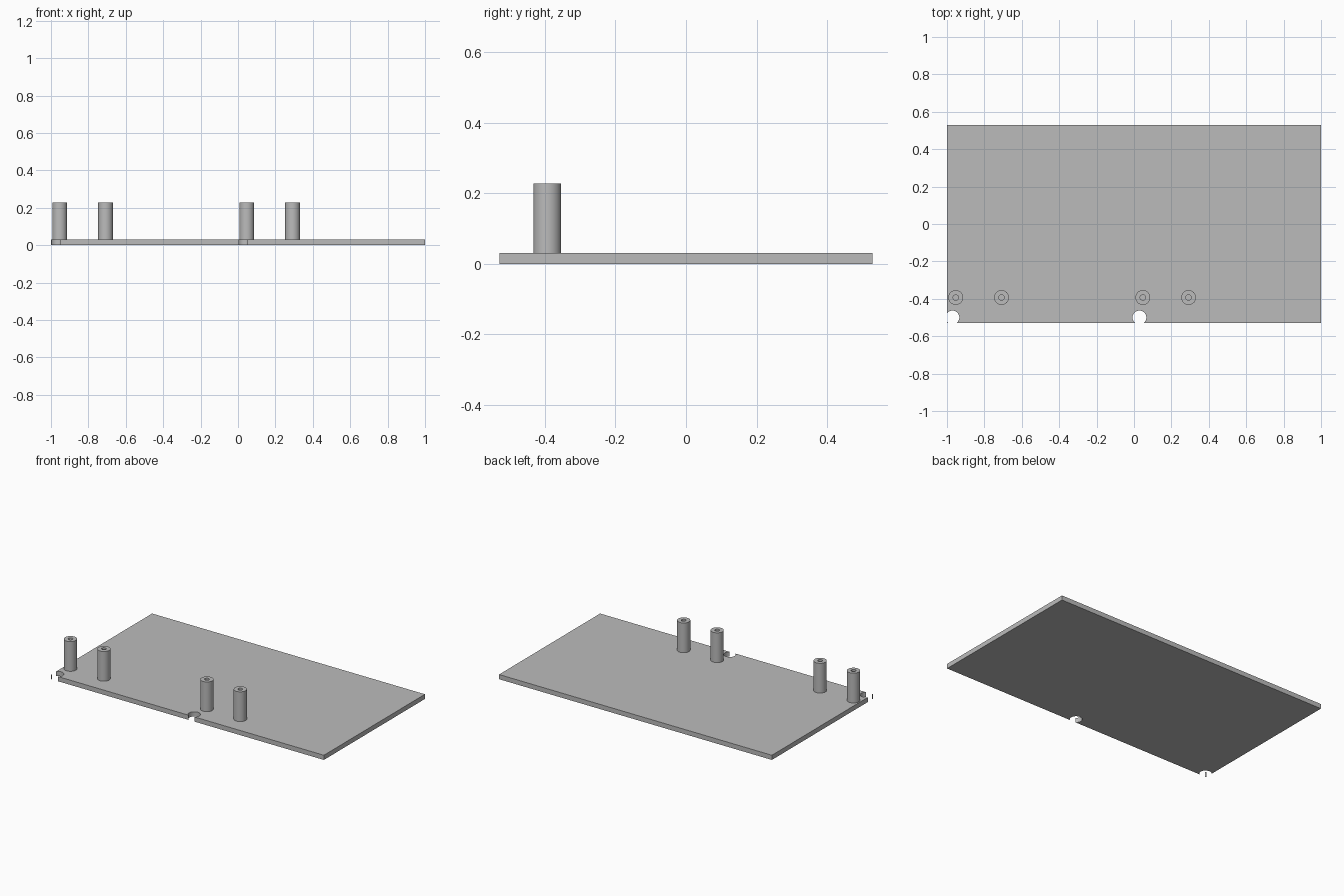
import bpy
import bmesh
import math

cube = bpy.data.objects.get("Cube")
if cube:
    bpy.data.objects.remove(cube, do_unlink=True)

WIDTH, DEPTH, THICK = 2.0, 1.058, 0.031
POST_TOP, POST_R, HOLE_R, POST_Y = 0.228, 0.0395, 0.0145, -0.393
NOTCH_R, INSET = 0.037, 0.029
SIDES = 48

grey = bpy.data.materials.new("plain grey")
grey.use_nodes = True
colour = (0.5, 0.5, 0.5, 1.0)
grey.diffuse_color = colour
grey.node_tree.nodes["Principled BSDF"].inputs["Base Color"].default_value = colour


def make_object(name, bm):
    bmesh.ops.recalc_face_normals(bm, faces=bm.faces)
    mesh = bpy.data.meshes.new(name)
    bm.to_mesh(mesh)
    bm.free()
    mesh.materials.append(grey)
    obj = bpy.data.objects.new(name, mesh)
    bpy.context.collection.objects.link(obj)
    return obj


def activate(obj):
    bpy.ops.object.select_all(action='DESELECT')
    obj.select_set(True)
    bpy.context.view_layer.objects.active = obj


def smooth(obj):
    activate(obj)
    bpy.ops.object.shade_smooth_by_angle(angle=math.radians(30))


# Base plate
bm = bmesh.new()
bmesh.ops.create_cube(bm, size=1)
bmesh.ops.scale(bm, vec=(WIDTH, DEPTH, THICK), verts=bm.verts)
bmesh.ops.translate(bm, vec=(0, 0, THICK / 2), verts=bm.verts)
plate = make_object("base_plate", bm)

# Round notches that break through the front edge and the front right corner
for x in (INSET - WIDTH / 2, INSET):
    bm = bmesh.new()
    bmesh.ops.create_cone(bm, cap_ends=True, segments=SIDES,
                          radius1=NOTCH_R, radius2=NOTCH_R, depth=THICK * 4)
    cutter = make_object("notch_cutter", bm)
    cutter.location = (x, INSET - DEPTH / 2, THICK / 2)
    cutter.hide_render = True
    mod = plate.modifiers.new("notch", 'BOOLEAN')
    mod.operation = 'DIFFERENCE'
    mod.solver = 'EXACT'
    mod.object = cutter
    activate(plate)
    bpy.ops.object.modifier_apply(modifier=mod.name)
    bpy.data.objects.remove(cutter, do_unlink=True)
smooth(plate)

# Hollow standing posts, each a revolved profile with a blind hole
profile = [(POST_R, THICK), (POST_R, POST_TOP), (HOLE_R, POST_TOP),
           (HOLE_R, THICK + 0.001), (0, THICK + 0.001)]
for i, x in enumerate((-0.953, -0.708, 0.047, 0.292)):
    bm = bmesh.new()
    verts = [bm.verts.new((r, 0, z)) for r, z in profile]
    edges = [bm.edges.new(pair) for pair in zip(verts, verts[1:])]
    bmesh.ops.spin(bm, geom=verts + edges, cent=(0, 0, 0), axis=(0, 0, 1),
                   angle=math.tau, steps=SIDES)
    bmesh.ops.remove_doubles(bm, verts=bm.verts, dist=0.0001)
    # Close the foot so the post is solid
    rim = [e for e in bm.edges if e.is_boundary]
    bmesh.ops.holes_fill(bm, edges=rim, sides=0)
    post = make_object(f"post_{i + 1}", bm)
    post.location = (x, POST_Y, 0)
    smooth(post)
